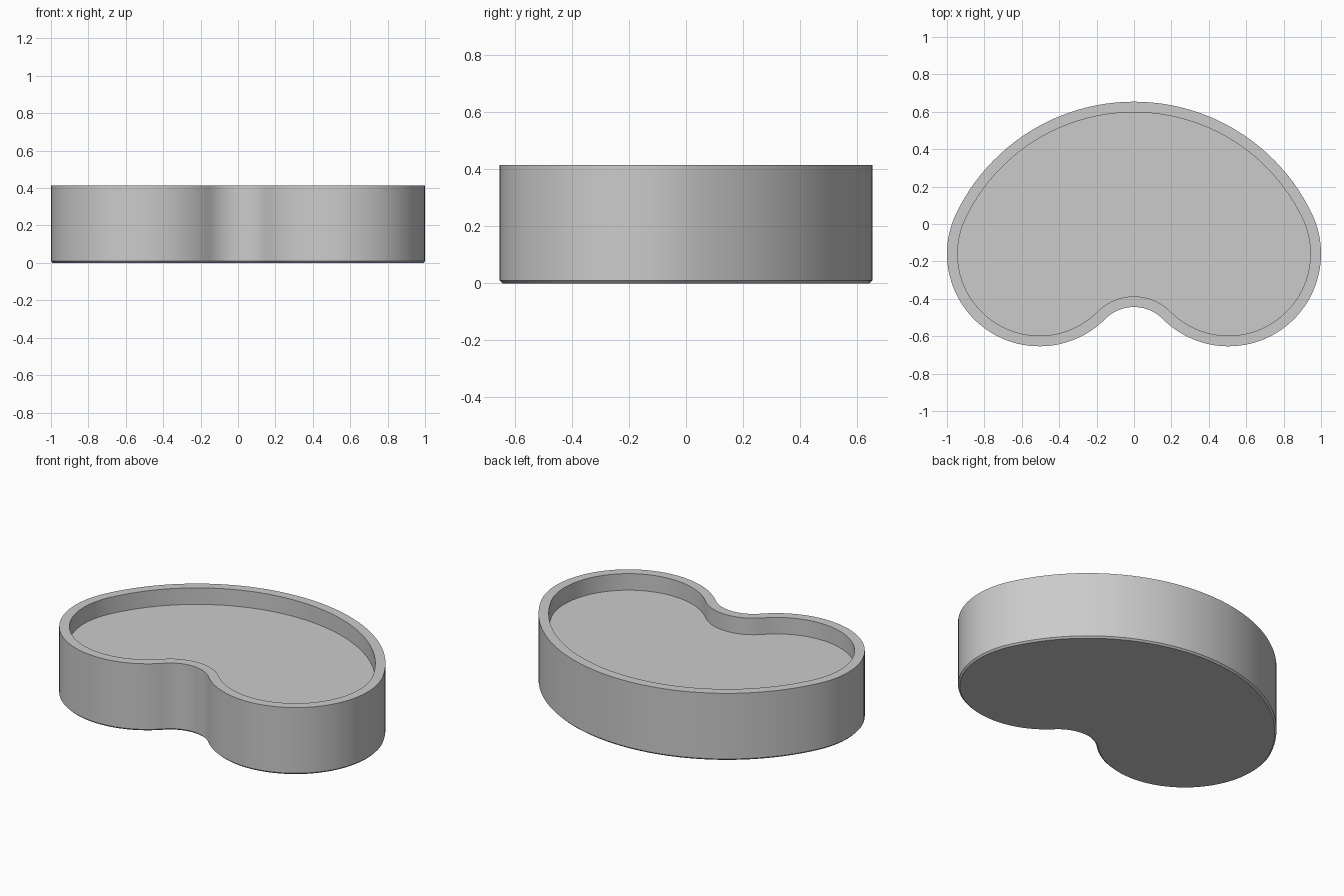
import bpy, bmesh, math

if "Cube" in bpy.data.objects:
    bpy.data.objects.remove(bpy.data.objects["Cube"])

HEIGHT, FLOOR_Z, RIM, CHAMFER = 0.415, 0.313, 0.057, 0.01
LOBE_X, LOBE_Y, LOBE_R = 0.505, -0.159, 0.495   # the two round ends
BACK_Y, NOTCH_Y = 0.654, -0.444                 # outline on the centre line

# Large back arc, tangent to both lobes from outside
h = BACK_Y - LOBE_R
back_c = (h * h - LOBE_X ** 2 - LOBE_Y ** 2) / (2 * (h - LOBE_Y))
back_r = BACK_Y - back_c
# Small front notch arc, tangent to both lobes
k = LOBE_Y - NOTCH_Y
notch_r = (LOBE_X ** 2 + k * k - LOBE_R ** 2) / (2 * (LOBE_R - k))
notch_c = NOTCH_Y - notch_r
a_back = math.atan2(LOBE_Y - back_c, LOBE_X)
a_notch = math.atan2(LOBE_Y - notch_c, LOBE_X)


def arc(cx, cy, r, a0, a1, n):
    return [(cx + r * math.cos(a0 + (a1 - a0) * i / n),
             cy + r * math.sin(a0 + (a1 - a0) * i / n)) for i in range(n)]


def outline(inset):
    """Kidney outline, counterclockwise, moved inwards by inset."""
    pi = math.pi
    return (arc(0, notch_c, notch_r + inset, pi - a_notch, a_notch, 20)
            + arc(LOBE_X, LOBE_Y, LOBE_R - inset, a_notch - pi, a_back, 40)
            + arc(0, back_c, back_r - inset, a_back, pi - a_back, 48)
            + arc(-LOBE_X, LOBE_Y, LOBE_R - inset, pi - a_back, 2 * pi - a_notch, 40))


# Tray: chamfered base, outer wall, flat rim, inner wall and raised floor
bm = bmesh.new()
levels = [(CHAMFER, 0), (0, CHAMFER), (0, HEIGHT), (RIM, HEIGHT), (RIM, FLOOR_Z)]
rings = [[bm.verts.new((x, y, z)) for x, y in outline(d)] for d, z in levels]
for lower, upper in zip(rings, rings[1:]):
    for i in range(len(lower)):
        j = (i + 1) % len(lower)
        bm.faces.new((lower[i], lower[j], upper[j], upper[i]))
bm.faces.new(rings[0][::-1])
bm.faces.new(rings[-1])
mesh = bpy.data.meshes.new("kidney_tray")
bm.to_mesh(mesh)
bm.free()

grey = bpy.data.materials.new("light grey")
grey.diffuse_color = (0.6, 0.6, 0.6, 1)
grey.use_nodes = True
grey.node_tree.nodes["Principled BSDF"].inputs["Base Color"].default_value = grey.diffuse_color
mesh.materials.append(grey)
tray = bpy.data.objects.new("kidney_tray", mesh)
bpy.context.collection.objects.link(tray)
bpy.context.view_layer.objects.active = tray
tray.select_set(True)
bpy.ops.object.shade_smooth_by_angle(angle=math.radians(30))
